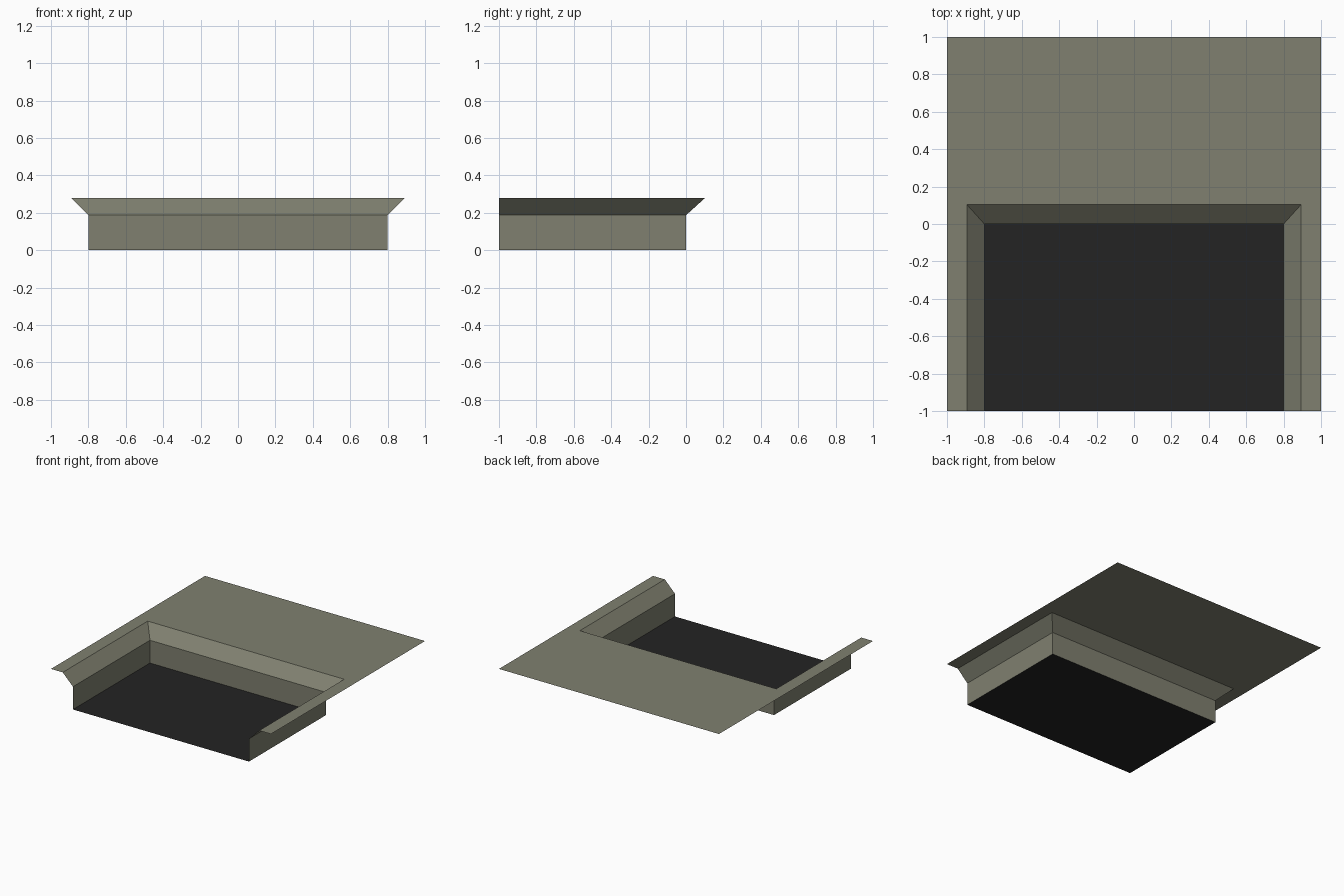
import bpy

cube = bpy.data.objects.get("Cube")
if cube:
    bpy.data.objects.remove(cube, do_unlink=True)


def make_material(name, color):
    mat = bpy.data.materials.new(name)
    mat.use_nodes = True
    mat.diffuse_color = color
    mat.node_tree.nodes["Principled BSDF"].inputs["Base Color"].default_value = color
    return mat


def make_object(name, verts, faces, mat):
    mesh = bpy.data.meshes.new(name)
    mesh.from_pydata(verts, [], faces)
    mesh.materials.append(mat)
    obj = bpy.data.objects.new(name, mesh)
    bpy.context.collection.objects.link(obj)
    return obj


FRONT = -1.0


def u_path(level):
    """Left, back and right sides of the recess, open at the front."""
    x, y, z = level
    return [(-x, FRONT, z), (-x, y, z), (x, y, z), (x, FRONT, z)]


def u_band(name, lower, upper, mat):
    """Band of three quads joining two U-shaped outlines."""
    faces = [(i, i + 1, i + 5, i + 4) for i in range(3)]
    return make_object(name, u_path(lower) + u_path(upper), faces, mat)


stone = make_material("grey_olive", (0.214, 0.216, 0.162, 1))
dark = make_material("near_black", (0.017, 0.017, 0.017, 1))

# Outlines as half width, back edge and height
base = (0.8, 0.0, 0.0)
wall_top = (0.8, 0.0, 0.187)
rim = (0.893, 0.103, 0.28)
outer = (1.0, 1.0, 0.28)

# Recess floor, walls, sloped lip and surrounding deck
make_object("recess_floor", u_path(base), [(0, 3, 2, 1)], dark)
u_band("recess_walls", base, wall_top, stone)
u_band("sloped_lip", wall_top, rim, stone)
u_band("deck", rim, outer, stone)
